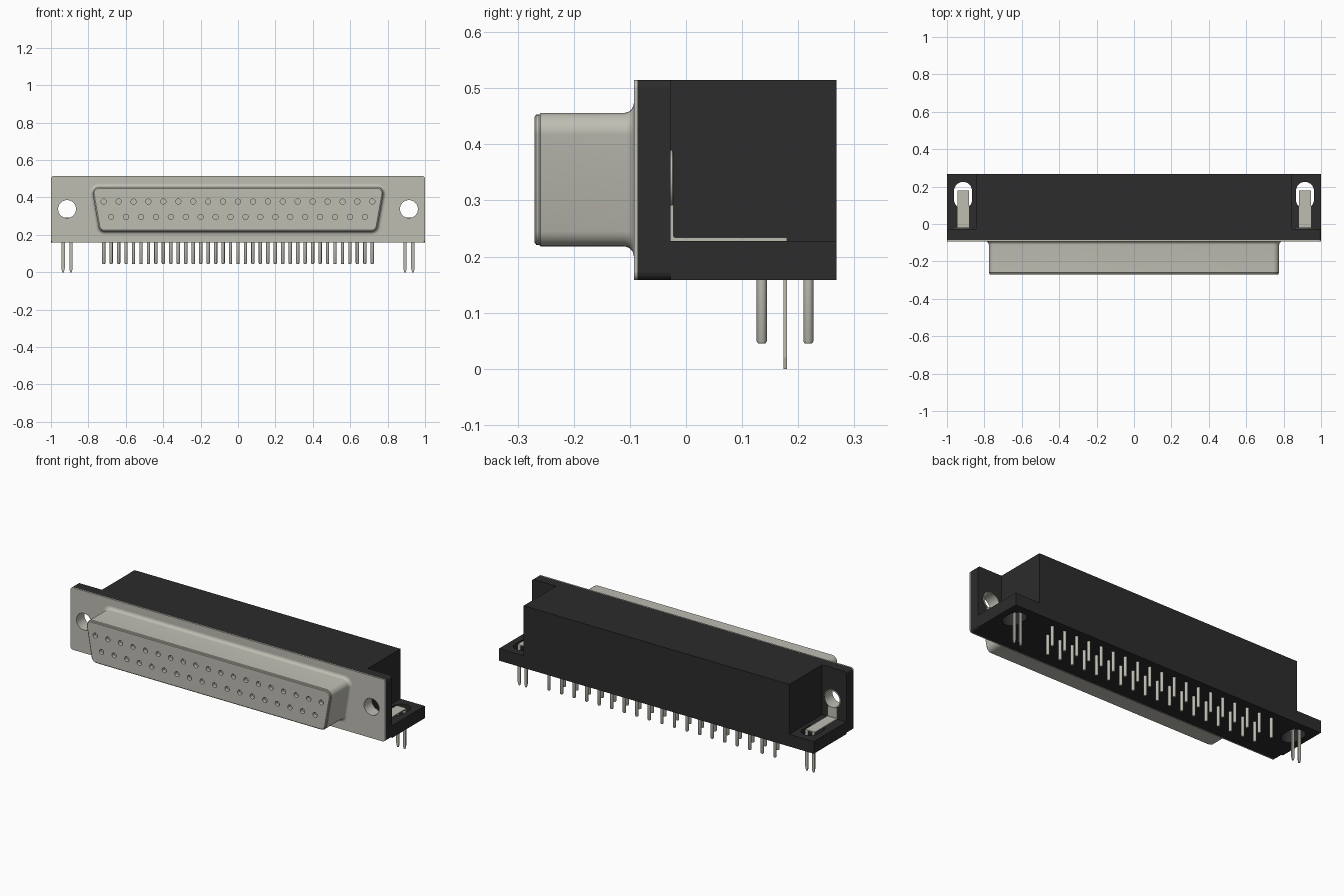
import bpy, bmesh, math
from mathutils import Vector

cube = bpy.data.objects.get("Cube")
if cube:
    bpy.data.objects.remove(cube, do_unlink=True)


def material(name, rgb):
    m = bpy.data.materials.new(name)
    m.use_nodes = True
    m.diffuse_color = (*rgb, 1)
    bsdf = m.node_tree.nodes["Principled BSDF"]
    bsdf.inputs["Base Color"].default_value = (*rgb, 1)
    bsdf.inputs["Roughness"].default_value = 0.6
    return m


METAL = material("warm grey metal", (0.52, 0.51, 0.45))
BLACK = material("black plastic", (0.025, 0.025, 0.025))


def finish(name, bm, mat, smooth=False):
    bmesh.ops.recalc_face_normals(bm, faces=bm.faces)
    me = bpy.data.meshes.new(name)
    bm.to_mesh(me)
    bm.free()
    me.materials.append(mat)
    ob = bpy.data.objects.new(name, me)
    bpy.context.collection.objects.link(ob)
    if smooth:
        select(ob)
        bpy.ops.object.shade_smooth_by_angle(angle=math.radians(35))
    return ob


def select(ob):
    bpy.ops.object.select_all(action='DESELECT')
    ob.select_set(True)
    bpy.context.view_layer.objects.active = ob


def loft(bm, rings, caps=True):
    """Skin a list of equally long closed rings of 3D points."""
    rows = [[bm.verts.new(p) for p in r] for r in rings]
    n = len(rows[0])
    for a, b in zip(rows, rows[1:]):
        for i in range(n):
            bm.faces.new((a[i], a[(i + 1) % n], b[(i + 1) % n], b[i]))
    if caps:
        bm.faces.new(rows[0])
        bm.faces.new(rows[-1])


def rounded(pts, r, d=0.0, seg=5):
    """Round a convex counter-clockwise outline, then grow it by d."""
    pts = [Vector(p) for p in pts]
    out = []
    for i, v in enumerate(pts):
        e1 = (v - pts[i - 1]).normalized()
        e2 = (pts[(i + 1) % len(pts)] - v).normalized()
        n1, n2 = Vector((e1.y, -e1.x)), Vector((e2.y, -e2.x))
        c = v - (n1 + n2) * (r / (1 + n1.dot(n2)))
        for k in range(seg + 1):
            n = n1.lerp(n2, k / seg).normalized()
            out.append(c + n * (r + d))
    return out


def rect(x0, x1, z0, z1):
    return [(x0, z0), (x1, z0), (x1, z1), (x0, z1)]


def in_y(outline, y):
    return [(p[0], y, p[1]) for p in outline]


def in_z(outline, z):
    return [(p[0], p[1], z) for p in outline]


def circle(cx, cy, r, n=24):
    return [(cx + r * math.cos(2 * math.pi * i / n), cy + r * math.sin(2 * math.pi * i / n))
            for i in range(n)]


def box(name, x0, x1, y0, y1, z0, z1, mat):
    bm = bmesh.new()
    loft(bm, [in_z(rect(x0, x1, y0, y1), z) for z in (z0, z1)])
    return finish(name, bm, mat)


def cut(ob, bm):
    """Subtract the solids in bm from ob."""
    cutter = finish("cutter", bm, METAL)
    cutter.hide_render = True
    mod = ob.modifiers.new("cut", 'BOOLEAN')
    mod.object, mod.operation, mod.solver = cutter, 'DIFFERENCE', 'EXACT'
    select(ob)
    bpy.ops.object.modifier_apply(modifier="cut")
    bpy.data.objects.remove(cutter, do_unlink=True)


# Main levels
BOTTOM, TOP, SHELF = 0.158, 0.515, 0.228
PLATE_Y, FLANGE_Y, REAR_Y, BACK_Y = -0.093, -0.086, -0.028, 0.268
HOLE_X, HOLE_Z, HOLE_R = 0.914, 0.338, 0.048
PITCH = 0.0798

# Front metal plate and black flange, each with two mounting holes
for name, y0, y1, r, mat in (("front_plate", PLATE_Y, FLANGE_Y, HOLE_R, METAL),
                             ("flange", FLANGE_Y, REAR_Y, HOLE_R + 0.004, BLACK)):
    bm = bmesh.new()
    outline = rounded(rect(-1, 1, BOTTOM, TOP), 0.015)
    loft(bm, [in_y(outline, y) for y in (y0, y1)])
    ob = finish(name, bm, mat)
    bm = bmesh.new()
    for s in (-1, 1):
        ring = circle(s * HOLE_X, HOLE_Z, r)
        loft(bm, [in_y(ring, y) for y in (y0 - 0.05, y1 + 0.05)])
    cut(ob, bm)

# Black housing block
box("housing", -0.845, 0.845, REAR_Y, BACK_Y, BOTTOM, TOP, BLACK)

for s, side in ((1, "left"), (-1, "right")):
    # End shelf with a rounded slot
    x0, x1 = sorted((s * 0.845, s * 1.0))
    shelf = box(side + "_shelf", x0, x1, REAR_Y, BACK_Y, BOTTOM, SHELF, BLACK)
    bm = bmesh.new()
    cx = s * HOLE_X
    slot = rounded(rect(cx - 0.048, cx + 0.048, 0.082, 0.225), 0.0475, seg=8)
    loft(bm, [in_z(slot, z) for z in (BOTTOM - 0.05, SHELF + 0.05)])
    cut(shelf, bm)

    # Sleeve lining the mounting hole
    bm = bmesh.new()
    loft(bm, [in_y(circle(cx, HOLE_Z, r), y) for r, y in (
        (HOLE_R, FLANGE_Y), (HOLE_R + 0.004, FLANGE_Y), (HOLE_R + 0.004, -0.024),
        (HOLE_R, -0.022), (HOLE_R, FLANGE_Y))], caps=False)
    bmesh.ops.remove_doubles(bm, verts=bm.verts, dist=1e-5)
    finish(side + "_hole_sleeve", bm, METAL, True)

    # Ground strap: bent strip from the sleeve along the shelf
    bm = bmesh.new()
    path = [(REAR_Y, 0.292), (REAR_Y, 0.228), (0.180, 0.228), (0.180, 0.234),
            (-0.020, 0.234), (-0.022, 0.236), (-0.022, 0.292)]
    loft(bm, [[(x, y, z) for y, z in path] for x in (cx - 0.031, cx + 0.031)])
    finish(side + "_ground_strap", bm, METAL)

    # Two flat pointed board legs
    for k, inner in ((-1, "inner"), (1, "outer")):
        bm = bmesh.new()
        lx = cx + s * k * 0.021
        leg = [(lx - 0.009, 0.23), (lx - 0.009, 0.02), (lx - 0.004, 0),
               (lx + 0.004, 0), (lx + 0.009, 0.02), (lx + 0.009, 0.23)]
        loft(bm, [in_y(leg, y) for y in (0.174, 0.180)])
        finish(f"{side}_{inner}_leg", bm, METAL)

# Tapered connector shell: flared root, straight wall, stepped rim
trapezoid = [(-0.741, 0.218), (0.741, 0.218), (0.783, 0.456), (-0.783, 0.456)]
sections = [(PLATE_Y + 0.002, 0.018)]
for k in range(7):
    a = math.radians(15 * k)
    sections.append((PLATE_Y - 0.018 * (1 - math.cos(a)), 0.018 * (1 - math.sin(a))))
sections += [(-0.259, 0), (-0.262, -0.003), (-0.267, -0.003), (-0.270, -0.007)]
bm = bmesh.new()
loft(bm, [in_y(rounded(trapezoid, 0.033, d), y) for y, d in sections])
shell = finish("connector_shell", bm, METAL)

# Contact sockets sunk into the shell face: 19 above, 18 below
rows = [(19, 0.378, 0.218), (18, 0.296, 0.135)]
bm = bmesh.new()
for count, z, _ in rows:
    for i in range(count):
        x = (i - (count - 1) / 2) * PITCH
        loft(bm, [in_y(circle(x, z, 0.014, 16), y) for y in (-0.30, -0.25)])
cut(shell, bm)
select(shell)
bpy.ops.object.shade_smooth_by_angle(angle=math.radians(35))

# Solder pins in two rows under the housing
for (count, _, y), name in zip(rows, ("rear_pins", "front_pins")):
    bm = bmesh.new()
    for i in range(count):
        x = (i - (count - 1) / 2) * PITCH
        loft(bm, [in_z(circle(x, y, r, 16), z) for r, z in (
            (0.0065, 0.045), (0.009, 0.049), (0.009, BOTTOM + 0.01))])
    finish(name, bm, METAL, True)
